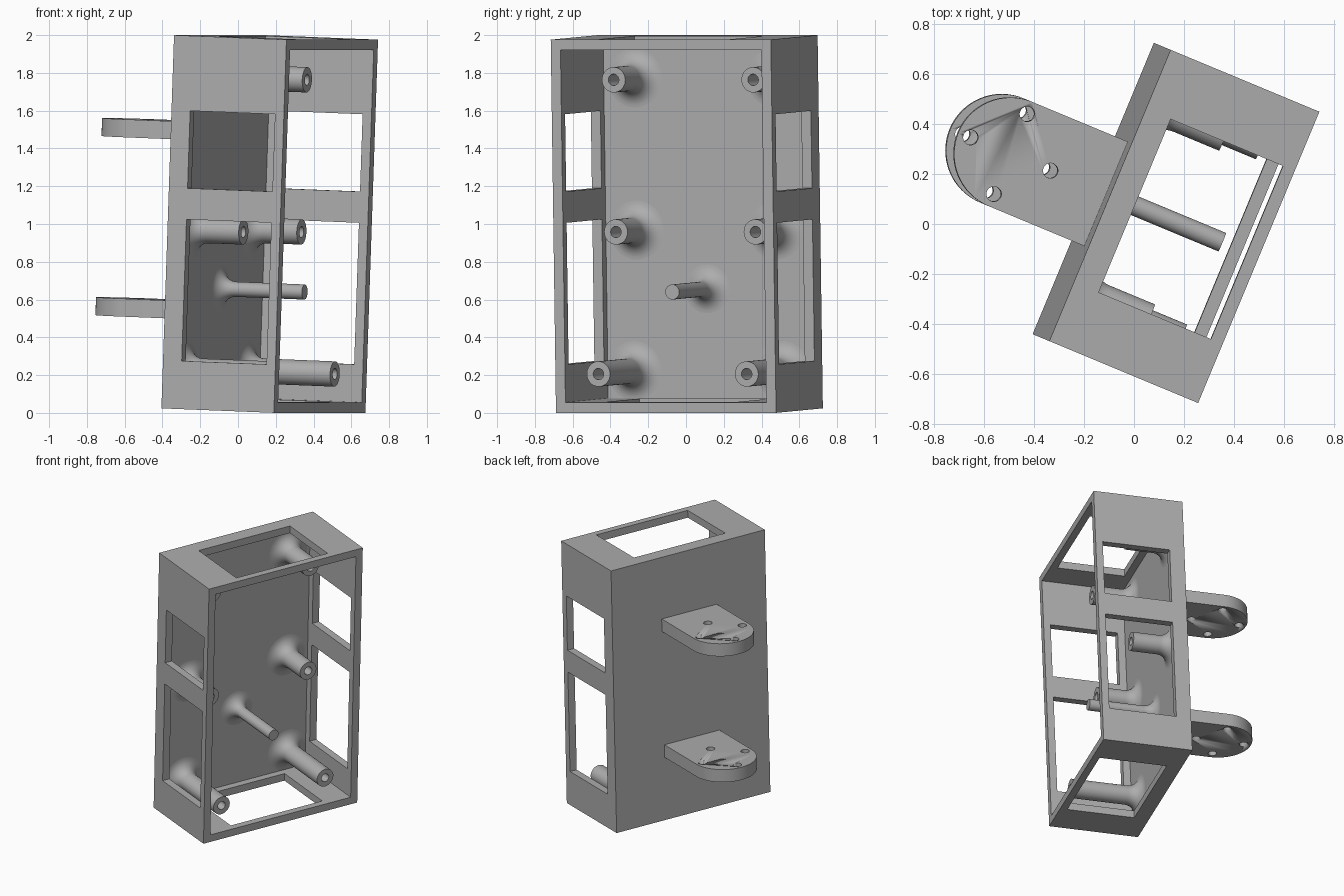
import bpy, bmesh
from math import pi, sin, cos, radians
from mathutils import Matrix, Vector

if "Cube" in bpy.data.objects:
    bpy.data.objects.remove(bpy.data.objects["Cube"])

# Local frame: x = depth from the closed back to the open face, y = width, z = height
DEPTH, WIDTH, HEIGHT, WALL = 0.645, 1.262, 1.977, 0.055
PLACE = (Matrix.Translation((-0.163, 0.142, 0.024))
         @ Matrix.Rotation(radians(-22.6), 4, 'Z')
         @ Matrix.Rotation(radians(2.1), 4, 'Y'))

grey = bpy.data.materials.new("plain_grey")
grey.use_nodes = True
grey.diffuse_color = (0.42, 0.42, 0.42, 1)
grey.node_tree.nodes["Principled BSDF"].inputs["Base Color"].default_value = (0.42, 0.42, 0.42, 1)


def finish(name, bm, smooth=False):
    bmesh.ops.recalc_face_normals(bm, faces=bm.faces)
    mesh = bpy.data.meshes.new(name)
    bm.to_mesh(mesh)
    bm.free()
    mesh.materials.append(grey)
    ob = bpy.data.objects.new(name, mesh)
    bpy.context.collection.objects.link(ob)
    ob.matrix_world = PLACE
    if smooth:
        activate(ob)
        bpy.ops.object.shade_smooth_by_angle(angle=radians(35))
    return ob


def activate(ob):
    bpy.ops.object.select_all(action='DESELECT')
    ob.select_set(True)
    bpy.context.view_layer.objects.active = ob


def box(name, x, y, z):
    bm = bmesh.new()
    size = Vector((x[1] - x[0], y[1] - y[0], z[1] - z[0]))
    mid = Vector((sum(x), sum(y), sum(z))) / 2
    bmesh.ops.create_cube(bm, size=1, matrix=Matrix.Translation(mid) @ Matrix.Diagonal(size.to_4d()))
    return finish(name, bm)


def prism(name, outline, z):
    bm = bmesh.new()
    face = bm.faces.new([bm.verts.new((x, y, z[0])) for x, y in outline])
    new = bmesh.ops.extrude_face_region(bm, geom=[face])["geom"]
    bmesh.ops.translate(bm, verts=[v for v in new if isinstance(v, bmesh.types.BMVert)],
                        vec=(0, 0, z[1] - z[0]))
    return finish(name, bm, smooth=True)


def cut(ob, cutters):
    for cutter in cutters:
        mod = ob.modifiers.new("cut", 'BOOLEAN')
        mod.operation, mod.solver, mod.object = 'DIFFERENCE', 'EXACT', cutter
        activate(ob)
        bpy.ops.object.modifier_apply(modifier=mod.name)
        bpy.data.objects.remove(cutter)


def arc(cx, cy, r, start, end, n):
    return [(cx + r * cos(start + (end - start) * i / n),
             cy + r * sin(start + (end - start) * i / n)) for i in range(n + 1)]


def post(name, y, z, length, radius, bore=0):
    # Lathed (distance, radius) profile with a concave flare at the root
    flare = 0.09
    profile = [(WALL - 0.01, 0), (WALL - 0.01, radius + flare)]
    profile += arc(WALL + flare, radius + flare, flare, pi, 1.5 * pi, 10)
    profile += [(length, radius)]
    profile += [(length, bore), (length - 0.25, bore), (length - 0.25, 0)] if bore else [(length, 0)]
    bm = bmesh.new()
    verts = [bm.verts.new((x, y + r, z)) for x, r in profile]
    edges = [bm.edges.new(pair) for pair in zip(verts, verts[1:])]
    bmesh.ops.spin(bm, geom=verts + edges, cent=(0, y, z), axis=(1, 0, 0),
                   angle=2 * pi, steps=40, use_duplicate=False)
    bmesh.ops.remove_doubles(bm, verts=bm.verts, dist=1e-5)
    return finish(name, bm, smooth=True)


# Open-faced case with windows through the sides, top and bottom
half = WIDTH / 2
case = box("case", (0, DEPTH), (-half, half), (0, HEIGHT))
opening = (0.107, 0.594)
cut(case, [
    box("cavity", (WALL, DEPTH + 0.1), (WALL - half, half - WALL), (WALL, HEIGHT - WALL)),
    box("upper_window", opening, (-1, 1), (1.17, 1.58)),
    box("lower_window", opening, (-1, 1), (0.255, 1.005)),
    box("end_window", opening, (-0.375, 0.375), (-0.2, HEIGHT + 0.2)),
])

# Rounded mounting brackets on the back, each with a ring of four holes
REACH, RADIUS = 0.414, 0.226
for name, z in (("upper", 1.42), ("lower", 0.471)):
    outline = [(0.01, RADIUS)] + arc(-REACH, 0, RADIUS, pi / 2, 1.5 * pi, 32) + [(0.01, -RADIUS)]
    bracket = prism(name + "_bracket", outline, (z, z + 0.095))
    cut(bracket, [prism("hole", arc(-REACH + x, y, 0.03, 0, 2 * pi, 24)[:-1], (z - 0.1, z + 0.2))
                  for x, y in arc(0, 0, 0.173, 0, 1.5 * pi, 3)])

# Bored stand-offs in mirrored pairs, and one solid centre pin
for name, y, z, length in (("top", 0.4, 1.753, 0.342), ("middle", 0.4, 0.947, 0.34),
                           ("bottom", 0.425, 0.202, 0.548)):
    for side, sign in (("left", 1), ("right", -1)):
        post(f"{name}_{side}_standoff", sign * y, z, length, 0.067, 0.03)
post("centre_pin", 0, 0.636, 0.536, 0.04)
